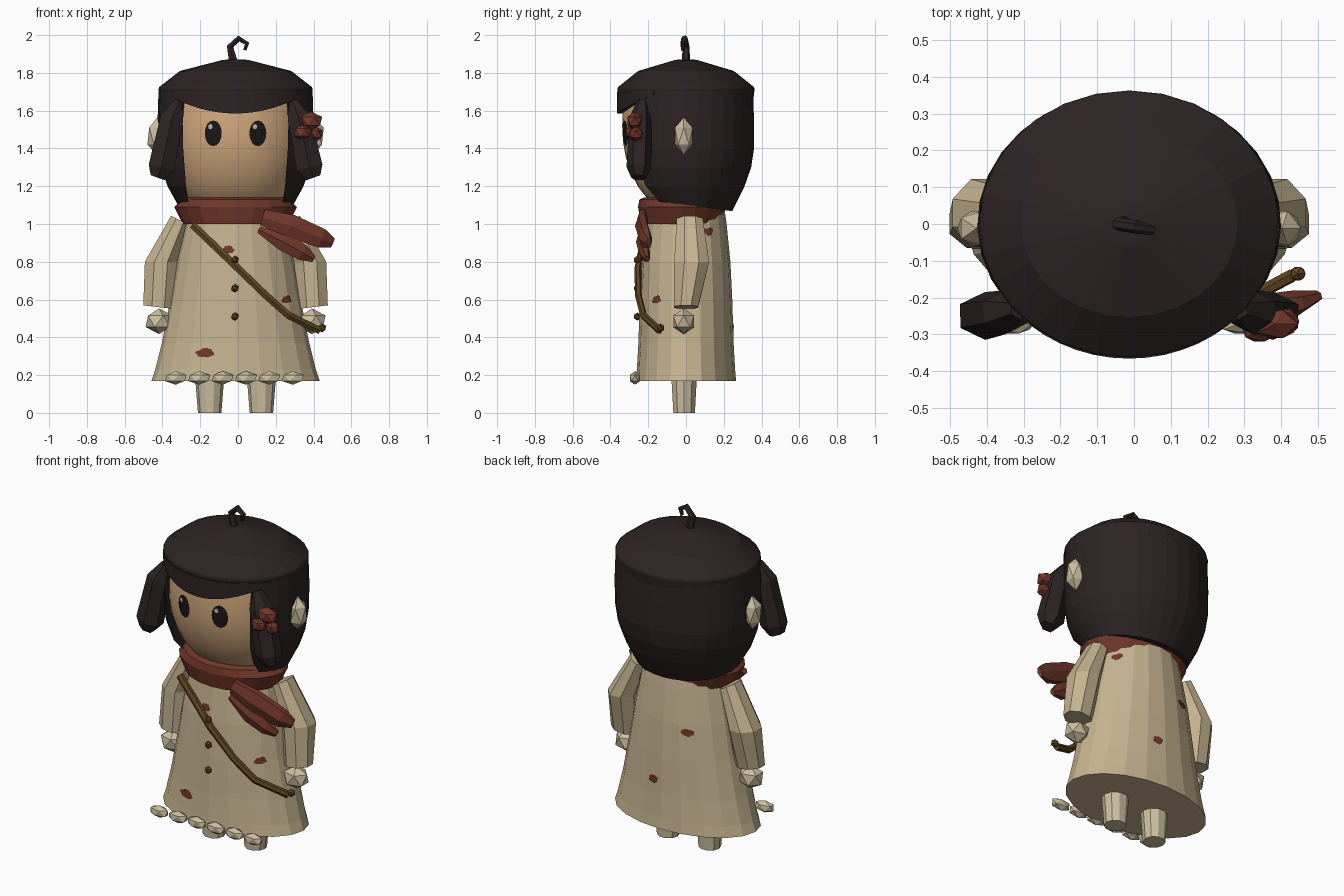
import bpy, bmesh, math, random
from mathutils import Vector, Matrix
from mathutils.bvhtree import BVHTree

if "Cube" in bpy.data.objects:
    bpy.data.objects.remove(bpy.data.objects["Cube"])

random.seed(4)
CX = -0.013  # body axis


def mat(name, *c):
    m = bpy.data.materials.new(name)
    m.diffuse_color = (*c, 1)
    m.use_nodes = True
    m.node_tree.nodes["Principled BSDF"].inputs["Base Color"].default_value = m.diffuse_color
    return m


HAIR = mat("dark_brown", 0.026, 0.017, 0.017)
CLOTH = mat("cream_cloth", 0.56, 0.455, 0.28)
PALE = mat("pale_cream", 0.60, 0.51, 0.35)
RED = mat("rust_red", 0.165, 0.038, 0.023)
SKIN = mat("tan_skin", 0.66, 0.40, 0.21)
LEATHER = mat("leather", 0.115, 0.06, 0.016)
EYE = mat("eye_black", 0.010, 0.008, 0.008)
GLINT = mat("grey_glint", 0.55, 0.5, 0.45)


def make(name, verts, faces, m, fix=True):
    me = bpy.data.meshes.new(name)
    me.from_pydata([tuple(v) for v in verts], [], faces)
    if fix:
        bm = bmesh.new()
        bm.from_mesh(me)
        bmesh.ops.recalc_face_normals(bm, faces=bm.faces)
        bm.to_mesh(me)
        bm.free()
    me.materials.append(m)
    ob = bpy.data.objects.new(name, me)
    bpy.context.collection.objects.link(ob)
    return ob


def skin_rings(name, rings, m):
    """Join closed rings of points and cap both ends."""
    n, k = len(rings[0]), len(rings)
    faces = [(i * n + j, i * n + (j + 1) % n, (i + 1) * n + (j + 1) % n, (i + 1) * n + j)
             for i in range(k - 1) for j in range(n)]
    faces += [tuple(range(n))[::-1], tuple(range((k - 1) * n, k * n))]
    return make(name, [p for r in rings for p in r], faces, m)


def lathe(name, prof, n, m, cx=CX, cy=0.0):
    """Elliptical lathe from (z, rx, ry) rows."""
    return skin_rings(name, [[(cx + rx * math.cos(2 * math.pi * j / n), cy + ry * math.sin(2 * math.pi * j / n), z)
                              for j in range(n)] for z, rx, ry in prof], m)


def tube(name, path, n, m):
    """Tapered tube along (x, y, z, half width, half depth) points."""
    pts = [Vector(p[:3]) for p in path]
    rings = []
    for i, p in enumerate(path):
        d = (pts[min(i + 1, len(pts) - 1)] - pts[max(i - 1, 0)]).normalized()
        v = d.cross(Vector((0, 1, 0))).normalized()
        u = v.cross(d)
        rings.append([pts[i] + v * p[3] * math.cos(a) + u * p[4] * math.sin(a)
                      for a in ((j + 0.5) * 2 * math.pi / n for j in range(n))])
    return skin_rings(name, rings, m)


def flip(path):
    return [(2 * CX - p[0], *p[1:]) for p in path]


def gem(name, loc, size, m):
    """Low-poly faceted blob."""
    bm = bmesh.new()
    bmesh.ops.create_icosphere(bm, subdivisions=1, radius=1,
                               matrix=Matrix.Translation(loc) @ Matrix.Diagonal((*size, 1)))
    me = bpy.data.meshes.new(name)
    bm.to_mesh(me)
    bm.free()
    me.materials.append(m)
    ob = bpy.data.objects.new(name, me)
    bpy.context.collection.objects.link(ob)
    return ob


def patch(name, target, at, view, ra, rz, m, n=16, jag=0.0, lift=0.005):
    """Thin plate laid on a surface, seen along the view direction."""
    tree = BVHTree.FromPolygons([v.co for v in target.data.vertices],
                                [tuple(p.vertices) for p in target.data.polygons])
    d = Vector((*view, 0)).normalized()
    side = Vector((-d.y, d.x, 0))
    pts = []
    for j in range(-1, n):
        a, s = 2 * math.pi * j / n, 0 if j < 0 else 1 - jag * random.random()
        o = Vector(at) + side * ra * s * math.cos(a) + Vector((0, 0, rz * s * math.sin(a)))
        hit = tree.ray_cast(o - d * 2, d)[0]
        pts.append((hit or o) - d * lift)
    ob = make(name, pts, [(0, 1 + j, 1 + (j + 1) % n) for j in range(n)], m, False)
    ob.data.update()
    if ob.data.polygons[0].normal.dot(d) > 0:
        ob.data.flip_normals()
    return ob


# Robe and scarf collar
robe = lathe("robe", [(0.17, 0.445, 0.265), (0.23, 0.425, 0.26), (0.37, 0.39, 0.252), (0.6, 0.345, 0.245),
                      (0.8, 0.31, 0.235), (1.0, 0.265, 0.215), (1.07, 0.25, 0.205)], 20, CLOTH)
lathe("scarf_collar", [(1.0, 0.24, 0.19), (1.0, 0.28, 0.215), (1.09, 0.325, 0.232), (1.13, 0.285, 0.225),
                       (1.14, 0.26, 0.2)], 20, RED, cy=-0.022)

# Scarf tails
tube("scarf_tail_upper", [(0.13, -0.23, 1.035, 0.05, 0.025), (0.28, -0.235, 0.99, 0.07, 0.035),
                          (0.44, -0.215, 0.925, 0.06, 0.035), (0.50, -0.195, 0.90, 0.03, 0.015)], 6, RED)
tube("scarf_tail_lower", [(0.11, -0.225, 0.97, 0.02, 0.02), (0.24, -0.235, 0.905, 0.055, 0.03),
                          (0.34, -0.22, 0.85, 0.05, 0.03), (0.40, -0.205, 0.815, 0.02, 0.015)], 6, RED)

# Face
face = lathe("face", [(1.08, 0.20, 0.15), (1.12, 0.25, 0.19), (1.16, 0.285, 0.225), (1.2, 0.31, 0.255),
                      (1.27, 0.34, 0.29), (1.35, 0.365, 0.318), (1.43, 0.375, 0.333), (1.52, 0.38, 0.338),
                      (1.62, 0.375, 0.334), (1.72, 0.36, 0.32)], 40, SKIN)
face.data.shade_smooth()
for s, tag in ((-1, "left"), (1, "right")):
    x = CX + s * 0.118
    patch(f"eye_{tag}", face, (x, 0, 1.48), (0, 1), 0.045, 0.068, EYE)
    patch(f"eye_glint_{tag}", face, (x - 0.015, 0, 1.515), (0, 1), 0.012, 0.014, GLINT, 8, lift=0.009)

# Hair shell, open in front of the face, lower at the back
rows = [(1.70, 0.408, 0.355, 0.28), (1.55, 0.413, 0.36, 0.28), (1.4, 0.41, 0.36, 0.277), (1.3, 0.395, 0.345, 0.27),
        (1.2, 0.36, 0.31, 0.262), (1.1, 0.305, 0.245, 0.25)]
verts, N = [], 24
for z, rx, ry, gap in rows:
    a0 = math.asin(gap / rx)
    for j in range(N + 1):
        a = a0 + (2 * math.pi - 2 * a0) * j / N
        x, y = CX + rx * math.sin(a), -ry * math.cos(a)
        verts.append((x, y, z - (0.13 * y if z < 1.15 else 0.0)))
W = N + 1
faces = [(i * W + j, i * W + j + 1, (i + 1) * W + j + 1, (i + 1) * W + j) for i in range(len(rows) - 1) for j in range(N)]
faces.append(tuple(range((len(rows) - 1) * W, len(rows) * W)))
make("hair_back", verts, faces, HAIR)

# Cap with curled stem
lathe("cap", [(1.66, 0.402, 0.357), (1.715, 0.408, 0.363), (1.725, 0.404, 0.36), (1.81, 0.295, 0.253),
              (1.868, 0.07, 0.06), (1.872, 0.03, 0.03)], 28, HAIR)
tube("cap_stem", [(-0.025, 0.0, 1.86, 0.026, 0.022), (-0.042, 0.0, 1.94, 0.02, 0.018), (0.004, -0.008, 1.982, 0.017, 0.018),
                  (0.048, -0.016, 1.955, 0.014, 0.014), (0.036, -0.016, 1.92, 0.01, 0.01)], 6, HAIR)

# Fringe: curved band with a dipped lower edge
verts, N = [], 18
for j in range(N + 1):
    a = math.radians(-62 + 124 * j / N)
    x, y = 0.408 * math.sin(a), -0.366 * math.cos(a)
    low = 1.585 + 0.75 * x * x
    for k, z in ((1, 1.70), (1, low), (0.93, low), (0.93, 1.70)):
        verts.append((CX + x * k, y * k, z))
faces = [(4 * j + k, 4 * j + (k + 1) % 4, 4 * j + 4 + (k + 1) % 4, 4 * j + 4 + k) for j in range(N) for k in range(4)]
make("fringe", verts, faces + [(0, 1, 2, 3), (4 * N + 3, 4 * N + 2, 4 * N + 1, 4 * N)], HAIR)

# Mirrored parts: side locks, ears, arms, hands, legs
lock = [(-0.31, -0.23, 1.65, 0.03, 0.03), (-0.35, -0.24, 1.56, 0.07, 0.06),
        (-0.405, -0.25, 1.30, 0.08, 0.065), (-0.425, -0.25, 1.245, 0.045, 0.04)]
for tag, path, s in (("left", lock, -1), ("right", flip(lock), 1)):
    tube(f"side_lock_{tag}", path, 6, HAIR)
    gem(f"ear_{tag}", (CX + s * 0.415, -0.012, 1.465), (0.058, 0.055, 0.1), PALE)
    skin_rings(f"arm_{tag}", [[(CX + s * (ax + rx * math.cos(a)), ay + ry * math.sin(a), z - t * math.cos(a))
                               for a in ((j + 0.5) * math.pi / 4 for j in range(8))]
                              for ax, ay, z, rx, ry, t in ((0.295, 0.02, 1.02, 0.05, 0.075, -0.025),
                                                           (0.395, 0.03, 0.8, 0.092, 0.1, 0),
                                                           (0.41, 0.0, 0.56, 0.085, 0.07, -0.01))], CLOTH)
    gem(f"hand_{tag}", (CX + s * 0.405, -0.012, 0.485), (0.08, 0.065, 0.068), PALE)
    lathe(f"leg_{tag}", [(0.0, 0.062, 0.06), (0.175, 0.076, 0.07)], 10, PALE, CX + s * 0.137, -0.01)

# Flower on the right lock
for i, (loc, size) in enumerate((((0.385, -0.272, 1.545), (0.068, 0.045, 0.05)),
                                 ((0.34, -0.29, 1.485), (0.05, 0.035, 0.045)),
                                 ((0.415, -0.265, 1.475), (0.038, 0.04, 0.04)))):
    gem(f"flower_petal_{i}", loc, size, RED)

# Hem beads and buttons
for i in range(6):
    gem(f"hem_bead_{i}", (-0.33 + 0.124 * i, -0.27, 0.185), (0.065, 0.032, 0.036), PALE)
for i in range(3):
    gem(f"button_{i}", (-0.016, -0.257, 0.51 + 0.15 * i), (0.022, 0.02, 0.022), LEATHER)

# Shoulder strap with end stud
tube("strap", [(-0.24, -0.205, 0.995, 0.022, 0.02), (0.0, -0.255, 0.765, 0.022, 0.018),
               (0.15, -0.252, 0.62, 0.022, 0.018), (0.27, -0.225, 0.515, 0.022, 0.018),
               (0.43, -0.14, 0.437, 0.022, 0.018)], 6, LEATHER)
gem("strap_stud", (0.445, -0.135, 0.45), (0.024, 0.022, 0.024), LEATHER)

# Cloth stains: position and inward direction
for i, (at, view, ra, rz) in enumerate((((-0.05, 0, 0.865), (0, 1), 0.035, 0.025), ((-0.175, 0, 0.318), (0, 1), 0.06, 0.026),
                                        ((0.22, -0.1, 0.6), (-0.55, 0.83), 0.045, 0.025),
                                        ((0.2, 0.11, 0.96), (-0.9, -0.4), 0.035, 0.025),
                                        ((-0.11, 0.1, 0.76), (0.4, -0.9), 0.042, 0.025),
                                        ((0.04, 0.1, 0.45), (0, -1), 0.04, 0.025))):
    patch(f"stain_{i}", robe, at, view, ra, rz, RED, 14, 0.35, 0.006)
